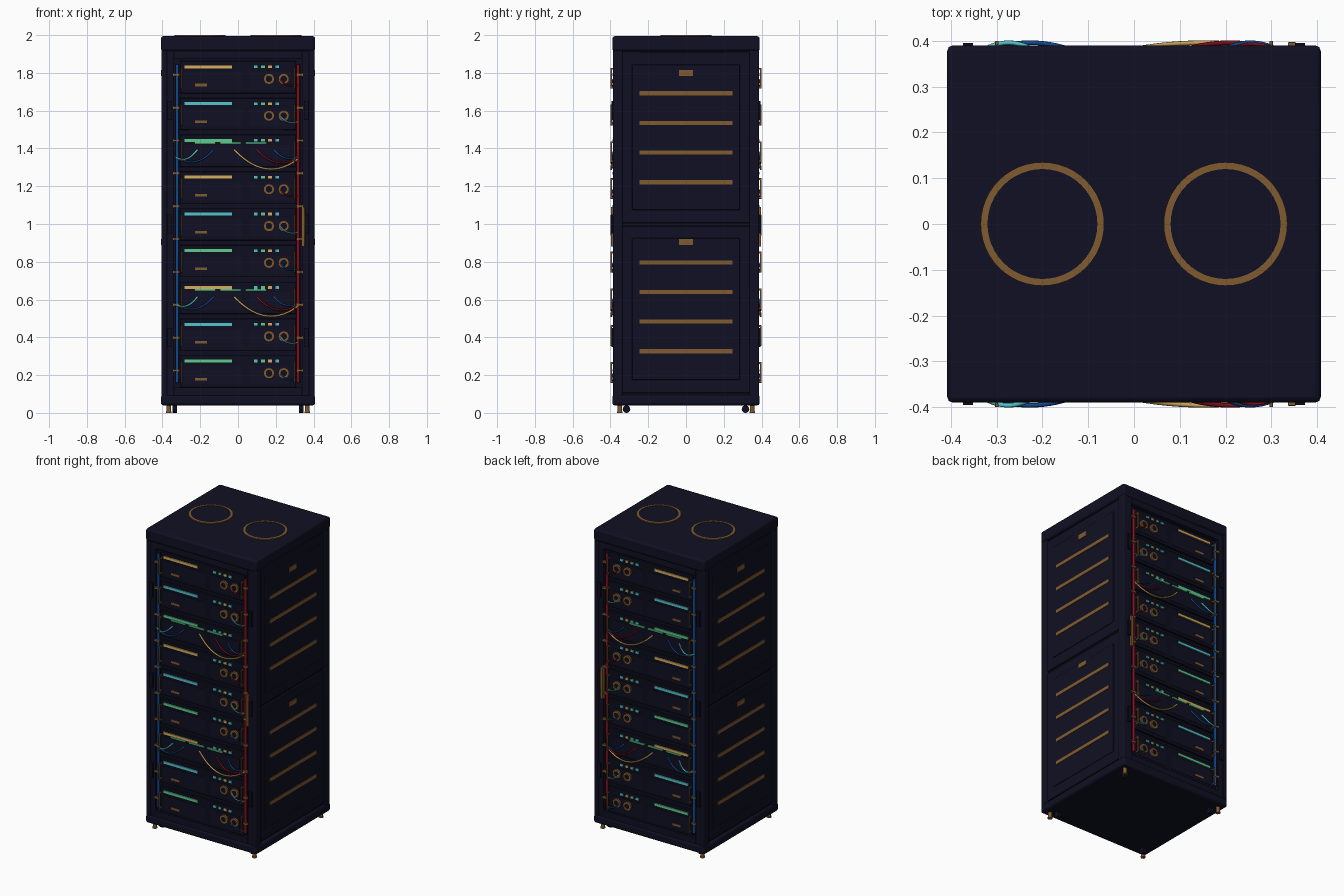
import bpy, bmesh, math
from mathutils import Matrix, Vector

cube = bpy.data.objects.get("Cube")
if cube:
    bpy.data.objects.remove(cube, do_unlink=True)


def material(name, r, g, b):
    m = bpy.data.materials.new(name)
    m.use_nodes = True
    m.diffuse_color = (r, g, b, 1)
    bsdf = next(n for n in m.node_tree.nodes if n.type == "BSDF_PRINCIPLED")
    bsdf.inputs["Base Color"].default_value = (r, g, b, 1)
    return m


navy = material("navy", .005, .005, .017)
dark = material("dark navy", .004, .004, .013)
bronze = material("bronze", .22, .105, .03)
yellow = material("yellow light", .68, .42, .11)
cyan = material("cyan light", .09, .55, .62)
green = material("green light", .11, .6, .27)
red = material("red cable", .22, .005, .012)
blue = material("blue cable", .006, .065, .27)
lights = (yellow, cyan, green)
cords = (red, cyan, blue)


class Part:
    """One mesh of several solids, optionally mirrored in x and y."""

    def __init__(self, name, mat, mirror=(False, False), bevel=0):
        self.name, self.mat, self.mirror, self.bevel = name, mat, mirror, bevel
        self.bm = bmesh.new()

    def box(self, x0, x1, y0, y1, z0, z1):
        mid = Vector((x0 + x1, y0 + y1, z0 + z1)) / 2
        size = Matrix.Diagonal((x1 - x0, y1 - y0, z1 - z0, 1))
        bmesh.ops.create_cube(self.bm, size=1, matrix=Matrix.Translation(mid) @ size)

    def cylinder(self, pos, radius, depth, axis="Z", sides=20):
        turn = {"Z": Matrix(), "X": Matrix.Rotation(math.pi / 2, 4, "Y"),
                "Y": Matrix.Rotation(math.pi / 2, 4, "X")}[axis]
        bmesh.ops.create_cone(self.bm, cap_ends=True, segments=sides, radius1=radius,
                              radius2=radius, depth=depth, matrix=Matrix.Translation(pos) @ turn)

    def ring(self, pos, inner, outer, depth, axis="Z", sides=24):
        section = ((inner, -1), (outer, -1), (outer, 1), (inner, 1))
        loops = []
        for i in range(sides):
            a = math.tau * i / sides
            loop = []
            for r, d in section:
                u, v, w = r * math.cos(a), r * math.sin(a), d * depth / 2
                p = Vector((u, v, w) if axis == "Z" else (u, w, v))
                loop.append(self.bm.verts.new(Vector(pos) + p))
            loops.append(loop)
        for i in range(sides):
            a, b = loops[i - 1], loops[i]
            for k in range(4):
                self.bm.faces.new((a[k - 1], a[k], b[k], b[k - 1]))

    def done(self):
        bmesh.ops.recalc_face_normals(self.bm, faces=self.bm.faces)
        mesh = bpy.data.meshes.new(self.name)
        self.bm.to_mesh(mesh)
        self.bm.free()
        mesh.materials.append(self.mat)
        ob = bpy.data.objects.new(self.name, mesh)
        bpy.context.collection.objects.link(ob)
        if self.bevel:
            mod = ob.modifiers.new("bevel", "BEVEL")
            mod.width, mod.segments = self.bevel, 2
        if any(self.mirror):
            mod = ob.modifiers.new("mirror", "MIRROR")
            mod.use_axis = (*self.mirror, False)
            mod.use_clip = mod.use_mirror_merge = False
        bpy.context.view_layer.objects.active = ob
        bpy.ops.object.select_all(action="DESELECT")
        ob.select_set(True)
        bpy.ops.object.shade_smooth_by_angle()
        return ob


def cable(name, mat, start, pull, end, radius):
    """Sagging round cord, repeated on the rear face."""
    curve = bpy.data.curves.new(name, "CURVE")
    curve.dimensions = "3D"
    curve.bevel_depth, curve.bevel_resolution = radius, 2
    curve.use_fill_caps = True
    a, b, c = Vector(start), Vector(pull), Vector(end)
    steps = 14
    for side in (1, -1):
        spline = curve.splines.new("POLY")
        spline.points.add(steps)
        for i, pt in enumerate(spline.points):
            t = i / steps
            p = a * (1 - t) ** 2 + b * 2 * t * (1 - t) + c * t * t
            pt.co = (p.x, p.y * side, p.z, 1)
    curve.materials.append(mat)
    bpy.context.collection.objects.link(bpy.data.objects.new(name, curve))


BOTH, REAR = (True, True), (False, True)

# Cabinet shell
shell = Part("cabinet_core", dark)
shell.box(-.388, .388, -.36, .36, .06, 1.95)
shell.done()
slabs = Part("top_and_base", navy, bevel=.012)
slabs.box(-.408, .408, -.39, .39, 1.915, 1.994)
slabs.box(-.408, .408, -.39, .39, .04, .095)
slabs.done()
posts = Part("corner_posts", navy, BOTH, .006)
posts.box(.375, .405, -.387, -.335, .08, 1.93)
posts.done()
door = Part("door_frames", navy, REAR, .003)
for s in (-1, 1):
    x = sorted((s * .338, s * .378))
    door.box(*x, -.383, -.355, .09, 1.92)
door.box(-.34, .34, -.383, -.355, 1.875, 1.92)
door.box(-.34, .34, -.383, -.355, .09, .135)
door.done()

# Side panels with bronze slots and tags
panels = Part("side_panels", navy, (True, False), .004)
slots = Part("side_slots", bronze, (True, False))
for z0, z1, tag in ((1.0, 1.91, 1.80), (.10, .99, .905)):
    panels.box(.38, .398, -.338, .338, z0 + .005, z1)
    panels.box(.38, .402, -.285, .285, z0 + .075, z1 - .065)
    slots.box(.395, .407, -.036, .036, tag - .016, tag + .016)
    for k in range(4):
        z = tag - .108 - k * .157
        slots.box(.395, .406, -.245, .245, z - .011, z + .011)
panels.done()
slots.done()

# Roof fans
fans = Part("roof_fans", navy, (True, False))
fans.cylinder((.2, 0, 1.994), .12, .008, sides=48)
fans.done()
rims = Part("roof_fan_rings", bronze, (True, False))
rims.ring((.2, 0, 1.995), .12, .135, .01, sides=48)
rims.done()

# Rack units, both faces
units = Part("rack_units", dark, REAR, .003)
trays = Part("unit_covers", navy, REAR)
knobs = Part("knob_rings", bronze, REAR)
caps = Part("knob_centres", dark, REAR)
tags = Part("unit_tags", bronze, REAR)
grips = Part("unit_handles", bronze, BOTH, .002)
lamps = {m: Part(m.name.replace(" ", "_") + "s", m, REAR) for m in lights}
for i in range(9):
    z = 1.832 - i * .1947
    patch = i in (2, 6)
    units.box(-.308, .308, -.374, -.34, z - .14, z + .03)
    trays.box(-.285, .02, -.376, -.37, z - .12, z - .025)
    trays.box(.06, .275, -.376, -.37, z - .12, z - .025)
    lamps[lights[i % 3]].box(-.282, -.033, -.380, -.37, z - .008, z + .008)
    for k, m in enumerate((cyan, green, yellow, cyan)):
        x = .094 + k * .038
        lamps[m].box(x - .01, x + .01, -.380, -.37, z - .007, z + .007)
    grips.box(.296, .304, -.40, -.391, z - .115, z - .005)
    for dz in (-.11, -.01):
        grips.box(.297, .303, -.395, -.37, z + dz - .005, z + dz + .005)
    if patch:
        # Port strip and hanging patch cords
        for k in range(3):
            x = -.23 + k * .135
            lamps[green].box(x, x + .11, -.383, -.37, z - .019, z - .009)
        for m, xa, xb, drop, end in ((cyan, -.215, -.33, .125, .09), (blue, -.13, -.32, .155, .09),
                                     (yellow, -.02, .315, .225, .10), (red, .10, .315, .165, .09),
                                     (blue, .19, .315, .12, .085)):
            cable("patch_cord", m, (xa, -.378, z - .05), ((xa + xb) / 2, -.413, z - drop),
                  (xb, -.38, z - end), .005)
    else:
        tags.box(-.227, -.165, -.380, -.37, z - .103, z - .089)
        for x in (.164, .242):
            knobs.ring((x, -.38, z - .064), .017, .029, .014, "Y")
            caps.cylinder((x, -.377, z - .064), .017, .012, "Y")
        cable("short_cord", cords[i % 3], (.225, -.386, z - .066), (.26, -.402, z - .115),
              (.318, -.38, z - .096), .004)
for p in (units, trays, knobs, caps, tags, grips, *lamps.values()):
    p.done()

# Vertical trunk cables and their clips
for x, m in ((-.322, blue), (.318, red)):
    cable("trunk_cable", m, (x, -.376, 1.845), (x, -.376, 1), (x, -.376, .16), .009)
clips = Part("cable_clips", bronze, BOTH)
for k in range(10):
    z = 1.79 - k * .174
    clips.box(.309, .343, -.388, -.37, z - .006, z + .006)
clips.done()

# Door latch and hinges
latch = Part("door_latches", bronze, REAR, .002)
latch.box(.336, .354, -.397, -.375, .88, 1.09)
latch.done()
hinges = Part("hinges", dark, BOTH)
for z in (.4, 1.0, 1.6):
    hinges.box(.352, .374, -.395, -.375, z - .05, z + .05)
hinges.done()

# Levelling feet and casters
feet = Part("levelling_feet", bronze, BOTH)
feet.cylinder((.366, -.35, .025), .012, .05)
feet.cylinder((.366, -.35, .004), .015, .008)
feet.done()
wheels = Part("casters", dark, BOTH)
wheels.cylinder((.335, -.315, .02), .02, .022, "X")
wheels.box(.328, .342, -.322, -.308, .02, .05)
wheels.done()
